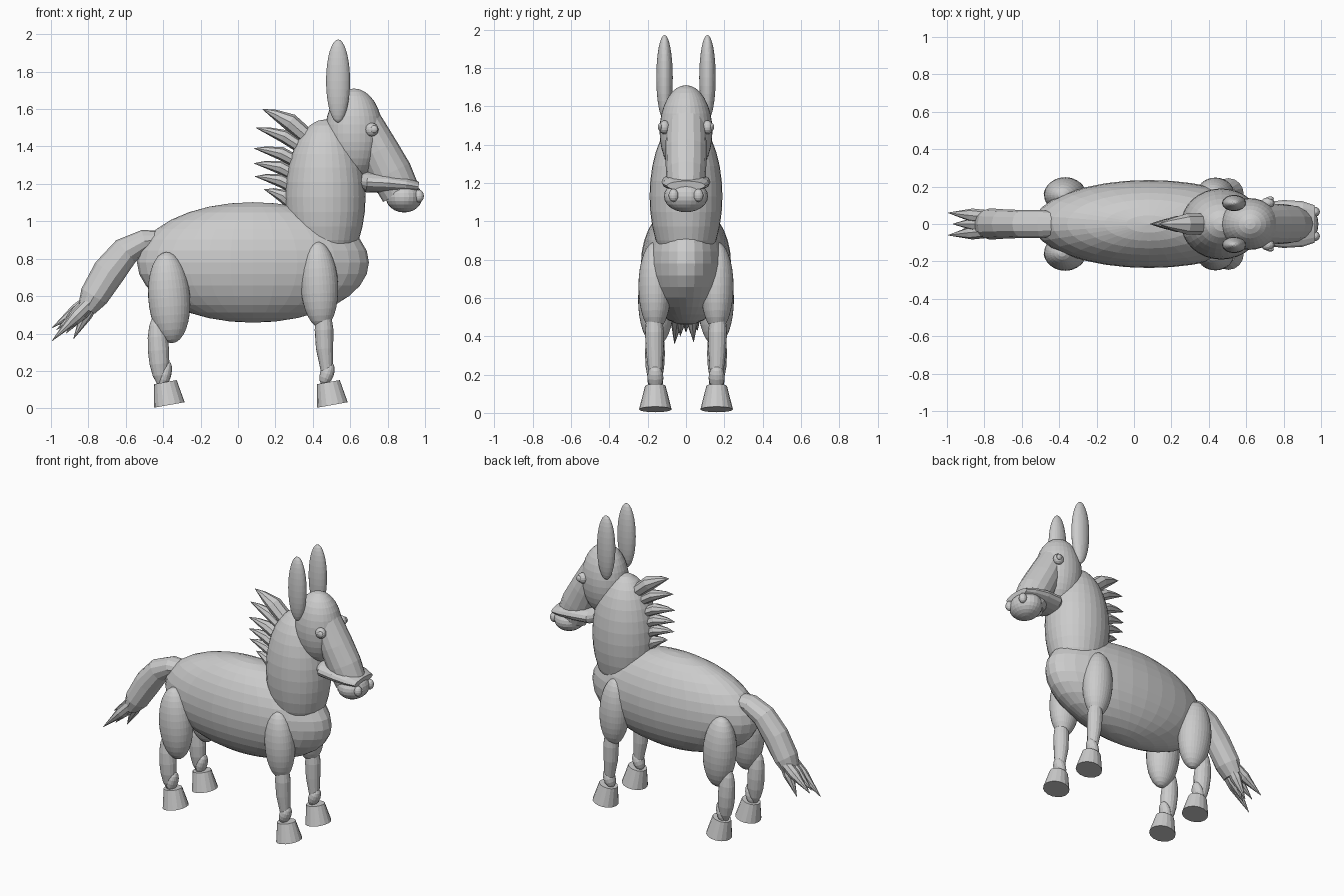
import bpy, bmesh, math
from mathutils import Vector, Matrix

cube = bpy.data.objects.get("Cube")
if cube:
    bpy.data.objects.remove(cube, do_unlink=True)

grey = bpy.data.materials.new("plain grey")
GREY = (0.6, 0.6, 0.6, 1)
grey.diffuse_color = GREY
grey.use_nodes = True
grey.node_tree.nodes["Principled BSDF"].inputs["Base Color"].default_value = GREY


def finish(name, bm):
    bmesh.ops.recalc_face_normals(bm, faces=bm.faces)
    mesh = bpy.data.meshes.new(name)
    bm.to_mesh(mesh)
    bm.free()
    mesh.materials.append(grey)
    obj = bpy.data.objects.new(name, mesh)
    bpy.context.collection.objects.link(obj)
    return obj


def ellipsoid(name, centre, radii, tilt=0, segs=32):
    """Flat-shaded ball, tilted in degrees about y."""
    bm = bmesh.new()
    bmesh.ops.create_uvsphere(bm, u_segments=segs, v_segments=segs // 2, radius=1)
    turn = Matrix.Rotation(math.radians(tilt), 4, 'Y')
    bm.transform(Matrix.Translation(centre) @ turn @ Matrix.Diagonal((*radii, 1)))
    return finish(name, bm)


def loft(name, stations, sides=16):
    """Tube through (point, half width, half height) stations."""
    bm = bmesh.new()
    pts = [Vector(s[0]) for s in stations]
    rings = []
    for i, (p, wide, high) in enumerate(stations):
        along = (pts[min(i + 1, len(pts) - 1)] - pts[max(i - 1, 0)]).normalized()
        up = along.cross(Vector((0, 1, 0))).normalized()
        side = up.cross(along)
        ring = []
        for k in range(sides):
            a = math.tau * k / sides
            ring.append(bm.verts.new(pts[i] + side * wide * math.cos(a) + up * high * math.sin(a)))
        rings.append(ring)
    for a, b in zip(rings, rings[1:]):
        for k in range(sides):
            n = (k + 1) % sides
            bm.faces.new((a[k], a[n], b[n], b[k]))
    bm.faces.new(rings[0])
    bm.faces.new(rings[-1])
    return finish(name, bm)


# Torso, neck and skull
ellipsoid("body", (0.08, 0, 0.78), (0.62, 0.235, 0.322))
ellipsoid("neck", (0.467, 0, 1.13), (0.215, 0.19, 0.415))
ellipsoid("skull", (0.62, 0, 1.47), (0.155, 0.138, 0.24))

# Long face, jaw and chin
loft("face", [((0.68, 0, 1.53), 0.1, 0.09), ((0.755, 0, 1.38), 0.108, 0.105),
              ((0.815, 0, 1.26), 0.105, 0.115), ((0.87, 0, 1.15), 0.095, 0.105)])
loft("jaw", [((0.65, 0, 1.215), 0.03, 0.015), ((0.66, 0, 1.215), 0.08, 0.042),
             ((0.69, 0, 1.21), 0.115, 0.056), ((0.8, 0, 1.205), 0.128, 0.054),
             ((0.9, 0, 1.195), 0.122, 0.042), ((0.965, 0, 1.185), 0.1, 0.025)])
ellipsoid("chin", (0.888, 0, 1.13), (0.098, 0.115, 0.083), segs=24)

# Paired head details and legs
for label, s in (("left", 1), ("right", -1)):
    ellipsoid(f"{label}_ear", (0.535, s * 0.112, 1.75), (0.064, 0.043, 0.222))
    ellipsoid(f"{label}_eye", (0.715, s * 0.112, 1.49), (0.036, 0.03, 0.036), segs=16)
    ellipsoid(f"{label}_pupil", (0.728, s * 0.135, 1.492), (0.02, 0.012, 0.02), segs=16)
    ellipsoid(f"{label}_nostril", (0.968, s * 0.065, 1.135), (0.026, 0.026, 0.034), segs=16)

    # Front leg
    ellipsoid(f"{label}_front_thigh", (0.435, s * 0.162, 0.66), (0.1, 0.086, 0.232), -3)
    loft(f"{label}_front_shin", [((0.455, s * 0.165, 0.52), 0.04, 0.04),
                                 ((0.46, s * 0.165, 0.42), 0.049, 0.05),
                                 ((0.463, s * 0.163, 0.32), 0.046, 0.046),
                                 ((0.475, s * 0.16, 0.2), 0.034, 0.032),
                                 ((0.48, s * 0.16, 0.16), 0.02, 0.02)])
    ellipsoid(f"{label}_front_ankle", (0.476, s * 0.16, 0.185), (0.037, 0.042, 0.065), 20, 16)

    # Back leg
    ellipsoid(f"{label}_back_thigh", (-0.368, s * 0.155, 0.592), (0.112, 0.095, 0.244), -4)
    ellipsoid(f"{label}_back_shin", (-0.425, s * 0.162, 0.31), (0.057, 0.052, 0.19), -4, 16)
    ellipsoid(f"{label}_back_ankle", (-0.39, s * 0.16, 0.18), (0.033, 0.042, 0.075), 15, 16)

    # Hooves, toes slightly raised
    for end, x in (("front", 0.505), ("back", -0.367)):
        loft(f"{label}_{end}_hoof", [((x, s * 0.16, 0.018), 0.085, 0.083),
                                     ((x - 0.022, s * 0.16, 0.14), 0.054, 0.062)])

# Mane: curved pointed tufts down the back of the neck
tufts = [(0.36, 1.46, 0.13, 1.6), (0.33, 1.4, 0.095, 1.5), (0.31, 1.32, 0.085, 1.39),
         (0.3, 1.25, 0.085, 1.31), (0.3, 1.18, 0.09, 1.24), (0.29, 1.09, 0.14, 1.17)]
for i, (x, z, tx, tz) in enumerate(tufts):
    base, tip = Vector((x, 0, z)), Vector((tx, 0, tz))
    bow = Vector((0.01, 0, 0.015))
    size = 0.055 if i == 0 else 0.042
    loft(f"mane_tuft_{i + 1}", [(base, size, size * 0.8),
                                (base.lerp(tip, 0.4) + bow, size, size * 0.85),
                                (base.lerp(tip, 0.75) + bow * 0.6, size * 0.5, size * 0.45),
                                (tip, 0.001, 0.001)], 8)

# Tail with a split, pointed end
loft("tail", [((-0.38, 0, 0.9), 0.06, 0.05), ((-0.5, 0, 0.895), 0.075, 0.06),
              ((-0.6, 0, 0.84), 0.075, 0.078), ((-0.69, 0, 0.73), 0.078, 0.088),
              ((-0.77, 0, 0.6), 0.084, 0.078), ((-0.81, 0, 0.53), 0.07, 0.05)], 12)
strands = [(-0.995, 0.06, 0.43), (-0.995, -0.06, 0.36), (-0.97, 0.0, 0.42),
           (-0.88, 0.04, 0.37), (-0.92, -0.03, 0.4)]
for i, tip in enumerate(strands):
    tip = Vector(tip)
    root = Vector((-0.76, tip.y * 0.6, 0.6))
    loft(f"tail_strand_{i + 1}", [(root, 0.036, 0.036), (root.lerp(tip, 0.45), 0.036, 0.034),
                                  (tip, 0.001, 0.001)], 8)
